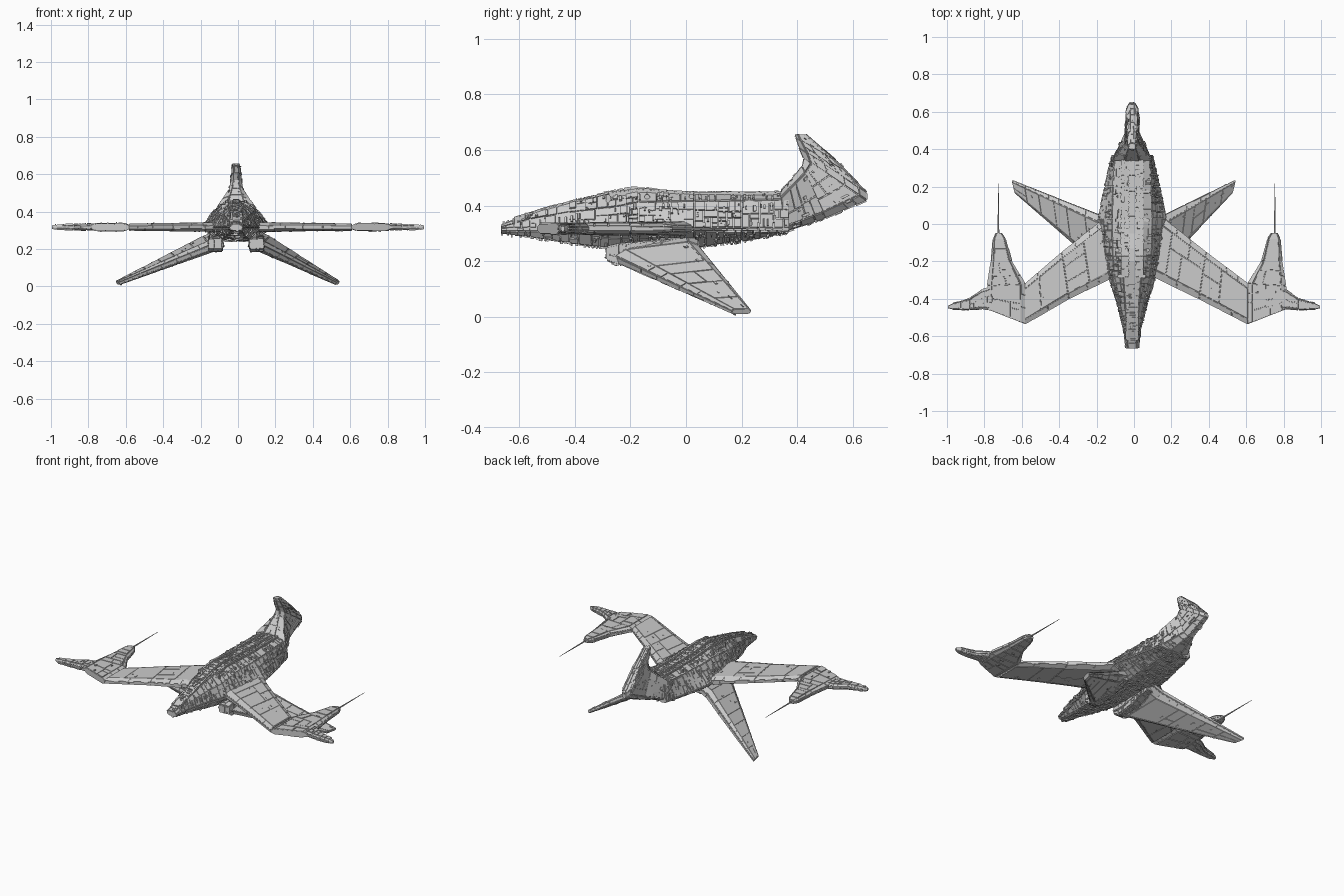
import bpy, bmesh, random
from mathutils import Vector as V

if "Cube" in bpy.data.objects:
    bpy.data.objects.remove(bpy.data.objects["Cube"])

random.seed(7)


def section(a, b, n, t):
    """Bevelled eight-point ring between edge points a and b, half thickness t along n."""
    a, b, n = V(a), V(b), V(n).normalized()
    prof = [(0, .4), (.12, 1), (.88, 1), (1, .4)]
    return ([a.lerp(b, u) + n * t * k for u, k in prof] +
            [a.lerp(b, u) - n * t * k for u, k in reversed(prof)])


def cells(u0, u1, v0, v1, lu, lv, size):
    """Randomly split a unit patch into rectangles no larger than about size."""
    du, dv = (u1 - u0) * lu, (v1 - v0) * lv
    if max(du, dv) < size * random.uniform(.7, 1.8):
        return [(u0, u1, v0, v1)]
    k = random.uniform(.3, .7)
    if du > dv:
        m = u0 + (u1 - u0) * k
        return cells(u0, m, v0, v1, lu, lv, size) + cells(m, u1, v0, v1, lu, lv, size)
    m = v0 + (v1 - v0) * k
    return cells(u0, u1, v0, m, lu, lv, size) + cells(u0, u1, m, v1, lu, lv, size)


def raise_patch(bm, p, n, box, h):
    """Raised plate on the bilinear patch p."""
    u0, u1, v0, v1 = box
    at = lambda u, v: p[0].lerp(p[1], u).lerp(p[3].lerp(p[2], u), v)
    low = [at(u0, v0), at(u1, v0), at(u1, v1), at(u0, v1)]
    lo = [bm.verts.new(q) for q in low]
    c = sum(low, V()) / 4
    hi = [bm.verts.new(q.lerp(c, .02) + n * h) for q in low]
    bm.faces.new(hi)
    for i in range(4):
        j = (i + 1) % 4
        bm.faces.new((lo[i], lo[j], hi[j], hi[i]))


def plate(bm, size, height, greebles):
    """Cover quads with irregular armour plates and small surface details."""
    for f in [f for f in bm.faces if len(f.verts) == 4]:
        p, n = [v.co.copy() for v in f.verts], f.normal.copy()
        lu = ((p[1] - p[0]).length + (p[2] - p[3]).length) / 2
        lv = ((p[3] - p[0]).length + (p[2] - p[1]).length) / 2
        if min(lu, lv) < .008:
            continue
        gu, gv = min(.002 / lu, .1), min(.002 / lv, .1)
        for u0, u1, v0, v1 in cells(0, 1, 0, 1, lu, lv, size):
            a, b = (u1 - u0) * .3, (v1 - v0) * .3
            gu2, gv2 = min(gu, a), min(gv, b)
            raise_patch(bm, p, n, (u0 + gu2, u1 - gu2, v0 + gv2, v1 - gv2),
                        height * random.uniform(.4, 1))
        for _ in range(int(greebles * lu * lv)):
            w, d = random.uniform(.006, .03) / lu, random.uniform(.004, .01) / lv
            if w < .8 and d < .8:
                u, v = random.uniform(0, 1 - w), random.uniform(0, 1 - d)
                raise_patch(bm, p, n, (u, u + w, v, v + d), height * random.uniform(1.1, 1.8))


def loft(name, rings, size=.1, height=.003, greebles=100):
    bm = bmesh.new()
    rows = [[bm.verts.new(q) for q in r] for r in rings]
    for r, s in zip(rows, rows[1:]):
        for i in range(len(r)):
            j = (i + 1) % len(r)
            bm.faces.new((r[i], r[j], s[j], s[i]))
    bm.faces.new(rows[0])
    bm.faces.new(rows[-1])
    bmesh.ops.recalc_face_normals(bm, faces=bm.faces[:])
    plate(bm, size, height, greebles)
    me = bpy.data.meshes.new(name)
    bm.to_mesh(me)
    bm.free()
    ob = bpy.data.objects.new(name, me)
    bpy.context.collection.objects.link(ob)
    return ob


def beam(name, x, w, stations, **kw):
    """Long box following (y, bottom z, top z) stations."""
    return loft(name, [[V((x - w, y, a)), V((x + w, y, a)), V((x + w, y, b)), V((x - w, y, b))]
                       for y, a, b in stations], **kw)


CX = -.01  # hull centre line

# Fuselage: y, top z, top w, shoulder w, shoulder z, waist w, belly w, belly z
HULL = [(-.665, .328, .02, .028, .322, .032, .02, .302),
        (-.56, .368, .025, .038, .35, .045, .03, .29),
        (-.42, .408, .035, .06, .375, .08, .05, .268),
        (-.28, .438, .045, .09, .39, .125, .07, .25),
        (-.17, .45, .05, .1, .41, .15, .07, .25),
        (.03, .436, .055, .105, .413, .18, .07, .253),
        (.2, .434, .055, .1, .415, .145, .065, .275),
        (.37, .438, .05, .09, .42, .105, .05, .308)]
rings = []
for y, zt, wt, ws, zs, w, wb, zb in HULL:
    half = [(wt, zt), (ws, zs), (w, .319), (w, .31), (wb, zb)]
    rings.append([V((CX + x, y, z)) for x, z in half] +
                 [V((CX - x, y, z)) for x, z in reversed(half)])
loft("fuselage", rings, .04, .007, 900)

# Dorsal rails, spine and cross ribs
for s in (-1, 1):
    beam("dorsal_rail", CX + s * .05, .008,
         [(-.28, .42, .446), (-.17, .43, .46), (.03, .42, .447), (.36, .42, .447)],
         size=.05, height=.004)
    beam("nose_rail", CX + s * .025, .006,
         [(-.62, .33, .355), (-.5, .36, .394), (-.28, .42, .446)], size=.04, height=.004)
beam("spine", CX, .018, [(-.32, .41, .44), (-.2, .43, .464), (-.13, .43, .462),
                         (-.05, .42, .449), (.35, .42, .446)], size=.03, height=.005)
for y, w in ((-.28, .075), (-.14, .09), (.02, .09), (.17, .09), (.35, .085)):
    beam("cross_rib", CX, w, [(y - .007, .38, .437), (y + .007, .38, .437)], size=.05)

# Tail boom sweeping up into the fin
tail = [((.35, .308), (.34, .442), .1), ((.5, .355), (.42, .54), .036),
        ((.65, .42), (.425, .57), .028), ((.65, .445), (.408, .61), .025),
        ((.54, .56), (.396, .645), .02), ((.43, .655), (.4, .657), .015)]
loft("tail", [section((CX, *a), (CX, *b), (1, 0, 0), t) for a, b, t in tail], .07, .006, 350)

UP = (0, 0, 1)
ZW = .317
for s, side, dx, tip_dx in ((1, "right", 0, 0), (-1, "left", -.028, .11)):
    def flat(stations, shift=0):
        return [section((s * (a[0] + shift), a[1], ZW), (s * (b[0] + shift), b[1], ZW), UP, t)
                for a, b, t in stations]

    # Forward-swept main wing in two panels
    loft(side + "_inner_wing", flat([((.07, -.265), (.12, .06), .024),
                                     ((.348, -.4), (.385, -.15), .02)]), .16, .003, 60)
    wing = flat([((.348, -.4), (.385, -.15), .019)])
    wing += flat([((.61, -.535), (.61, -.32), .017)], dx)
    loft(side + "_outer_wing", wing, .16, .003, 60)
    # Wing-end pod, its outer tip and rear spike
    loft(side + "_pod", flat([((.61, -.535), (.815, -.455), .017),
                              ((.61, -.32), (.81, -.33), .018),
                              ((.682, -.2), (.79, -.2), .017),
                              ((.715, -.08), (.78, -.08), .014),
                              ((.737, -.048), (.765, -.048), .009)], dx), .09, .005, 120)
    loft(side + "_wing_tip", flat([((.76, -.46), (.76, -.335), .015),
                                   ((.81, -.455), (.81, -.35), .016),
                                   ((.88, -.458), (.88, -.4), .014),
                                   ((.97, -.457), (.97, -.425), .012),
                                   ((.995, -.45), (.995, -.437), .006)]), .035, .005, 200)
    bpy.ops.mesh.primitive_cone_add(vertices=8, radius1=.005, radius2=.0012, depth=.28,
                                    location=(s * (.753 + dx), .077, ZW),
                                    rotation=(-1.5708, 0, 0))
    bpy.context.object.name = side + "_spike"

    # Drooping lower fin with a thick root
    k = tip_dx * .18
    n = (s * .44, 0, .9)
    fin = [((.06 + k, -.285, .235), (.09 + k, .04, .275), .028),
           ((.125 + k, -.255, .208), (.16 + k, .045, .245), .03),
           ((.525 + tip_dx, .168, .018), (.54 + tip_dx, .232, .019), .009)]
    loft(side + "_lower_fin",
         [section((s * a[0], *a[1:]), (s * b[0], *b[1:]), n, t) for a, b, t in fin], .14, .004, 80)
    # Fin root housing under the hull
    beam(side + "_root_housing", s * (.1 + k), .035,
         [(-.285, .205, .25), (-.24, .186, .26), (-.12, .2, .27), (.02, .235, .28)],
         size=.035, height=.005, greebles=500)
